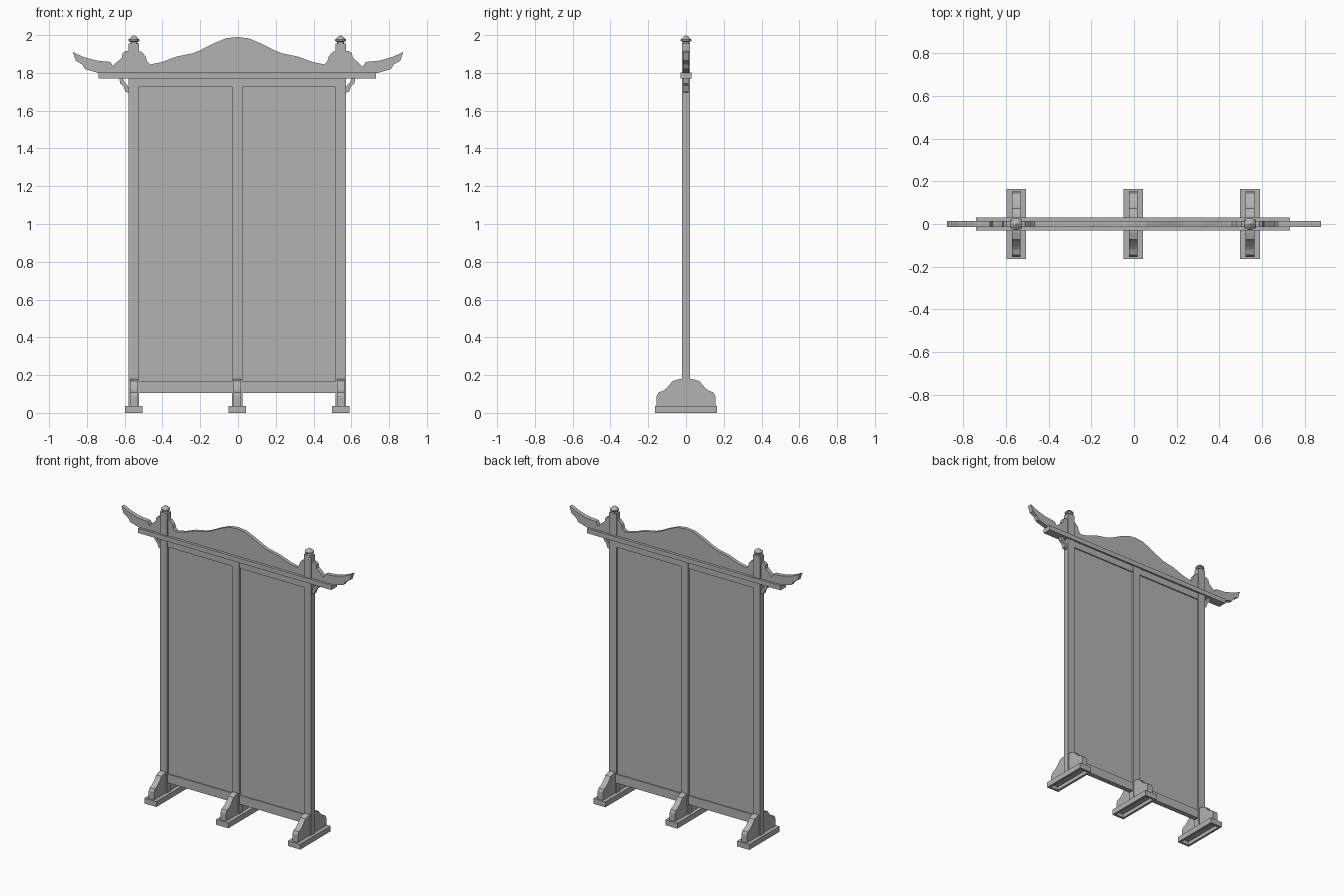
import bpy
import bmesh
import math
from mathutils import Vector

if "Cube" in bpy.data.objects:
    bpy.data.objects.remove(bpy.data.objects["Cube"], do_unlink=True)

# One plain grey for everything
GREY = (0.45, 0.45, 0.45, 1.0)
mat = bpy.data.materials.new("plain grey")
mat.use_nodes = True
mat.diffuse_color = GREY
mat.node_tree.nodes["Principled BSDF"].inputs["Base Color"].default_value = GREY

CX = -0.004          # middle of the frame
POST_X = 0.547       # outer posts, measured from the middle
POST_W = 0.0275      # half width of a post


def finish(bm, name):
    bmesh.ops.recalc_face_normals(bm, faces=bm.faces)
    mesh = bpy.data.meshes.new(name)
    bm.to_mesh(mesh)
    bm.free()
    mesh.materials.append(mat)
    obj = bpy.data.objects.new(name, mesh)
    bpy.context.collection.objects.link(obj)
    return obj


def box_mesh(x0, x1, y, z0, z1):
    bm = bmesh.new()
    bmesh.ops.create_cube(bm, size=1)
    bmesh.ops.scale(bm, vec=(x1 - x0, 2 * y, z1 - z0), verts=bm.verts)
    bmesh.ops.translate(bm, vec=((x0 + x1) / 2, 0, (z0 + z1) / 2), verts=bm.verts)
    return bm


def box(name, *size):
    return finish(box_mesh(*size), name)


def board(name, outline, half, cx, side=1, along_y=False):
    """Flat cut-out: outline (u, z) extruded to both sides of its plane."""
    bm = bmesh.new()
    if along_y:
        pts = [(cx - half, u, z) for u, z in outline]
        push = Vector((2 * half, 0, 0))
    else:
        pts = [(cx + side * u, -half, z) for u, z in outline]
        push = Vector((0, 2 * half, 0))
    face = bm.faces.new([bm.verts.new(p) for p in pts])
    ext = bmesh.ops.extrude_face_region(bm, geom=[face], use_keep_orig=True)
    moved = [v for v in ext["geom"] if isinstance(v, bmesh.types.BMVert)]
    bmesh.ops.translate(bm, vec=push, verts=moved)
    return finish(bm, name)


def mirrored(half_outline):
    """Close a right-hand outline that starts on the middle line."""
    return half_outline + [(-u, z) for u, z in reversed(half_outline) if u > 0]


def lathe(name, profile, cx, sides=12):
    bm = bmesh.new()
    verts = [bm.verts.new((cx + r, 0, z)) for r, z in profile]
    edges = [bm.edges.new(pair) for pair in zip(verts, verts[1:])]
    bmesh.ops.spin(bm, geom=verts + edges, cent=(cx, 0, 0), axis=(0, 0, 1),
                   angle=math.tau, steps=sides, use_duplicate=False)
    bmesh.ops.remove_doubles(bm, verts=bm.verts, dist=0.0005)
    return finish(bm, name)


# Outlines
foot_shape = mirrored([(0, 0.18), (0.04, 0.178), (0.072, 0.168), (0.085, 0.15),
                       (0.105, 0.13), (0.12, 0.118), (0.145, 0.108),
                       (0.155, 0.09), (0.155, 0.035)])
crest_shape = mirrored([(0, 1.99), (0.06, 1.983), (0.125, 1.956), (0.19, 1.923),
                        (0.235, 1.904), (0.32, 1.887), (0.4, 1.857),
                        (0.46, 1.845), (0.53, 1.835), (0.53, 1.8)])
ear_shape = [(-0.085, 1.8), (-0.085, 1.845), (-0.07, 1.86), (-0.062, 1.888),
             (-0.04, 1.912), (0.045, 1.915), (0.06, 1.905), (0.065, 1.88),
             (0.085, 1.862), (0.115, 1.835), (0.135, 1.8)]
wing_shape = [(0.63, 1.8), (0.645, 1.825), (0.662, 1.835), (0.675, 1.858),
              (0.75, 1.865), (0.82, 1.885), (0.875, 1.911), (0.86, 1.865),
              (0.825, 1.845), (0.81, 1.82), (0.74, 1.8)]
brace_shape = [(0.077, 1.77), (0.073, 1.745), (0.056, 1.73), (0.045, 1.7),
               (0.027, 1.695), (0.027, 1.715), (0.035, 1.735), (0.05, 1.752),
               (0.058, 1.77)]
finial_shape = [(0, 1.95), (0.021, 1.95), (0.018, 1.963), (0.029, 1.97),
                (0.029, 1.977), (0.012, 1.992), (0, 2.0)]

# Feet: plinth with a slot underneath, and a stepped support
for label, x in (("right", CX - POST_X), ("middle", CX), ("left", CX + POST_X)):
    bm = box_mesh(x - 0.046, x + 0.046, 0.165, 0, 0.037)
    bottom = min(bm.faces, key=lambda f: f.calc_center_median().z)
    bmesh.ops.inset_individual(bm, faces=[bottom], thickness=0.022)
    hole = bmesh.ops.extrude_discrete_faces(bm, faces=[bottom])["faces"]
    bmesh.ops.translate(bm, vec=(0, 0, 0.025), verts=hole[0].verts)
    rim = [e for e in bm.edges if e.is_boundary]
    if rim:
        bmesh.ops.bridge_loops(bm, edges=rim)
    finish(bm, label + "_plinth")
    board(label + "_foot", foot_shape, 0.02, x, along_y=True)
    top = 1.77 if label == "middle" else 1.955
    box(label + "_post", x - POST_W, x + POST_W, 0.021, 0.037, top)

# Rails, beam and the two recessed panels
inner = POST_X - POST_W
box("bottom_rail", CX - inner, CX + inner, 0.017, 0.105, 0.165)
box("top_rail", CX - inner, CX + inner, 0.017, 1.725, 1.77)
box("beam", CX - 0.735, CX + 0.735, 0.03, 1.77, 1.802)
box("right_panel", CX - inner, CX - POST_W, 0.009, 0.165, 1.725)
box("left_panel", CX + POST_W, CX + inner, 0.009, 0.165, 1.725)

# Crest and the matching trim on each side
board("crest", crest_shape, 0.012, CX)
for label, side in (("right", -1), ("left", 1)):
    post = CX + side * POST_X
    board(label + "_ear", ear_shape, 0.014, post, side)
    board(label + "_wing", wing_shape, 0.015, 0, side)
    board(label + "_brace", brace_shape, 0.012, post, side)
    lathe(label + "_finial", finial_shape, post)
